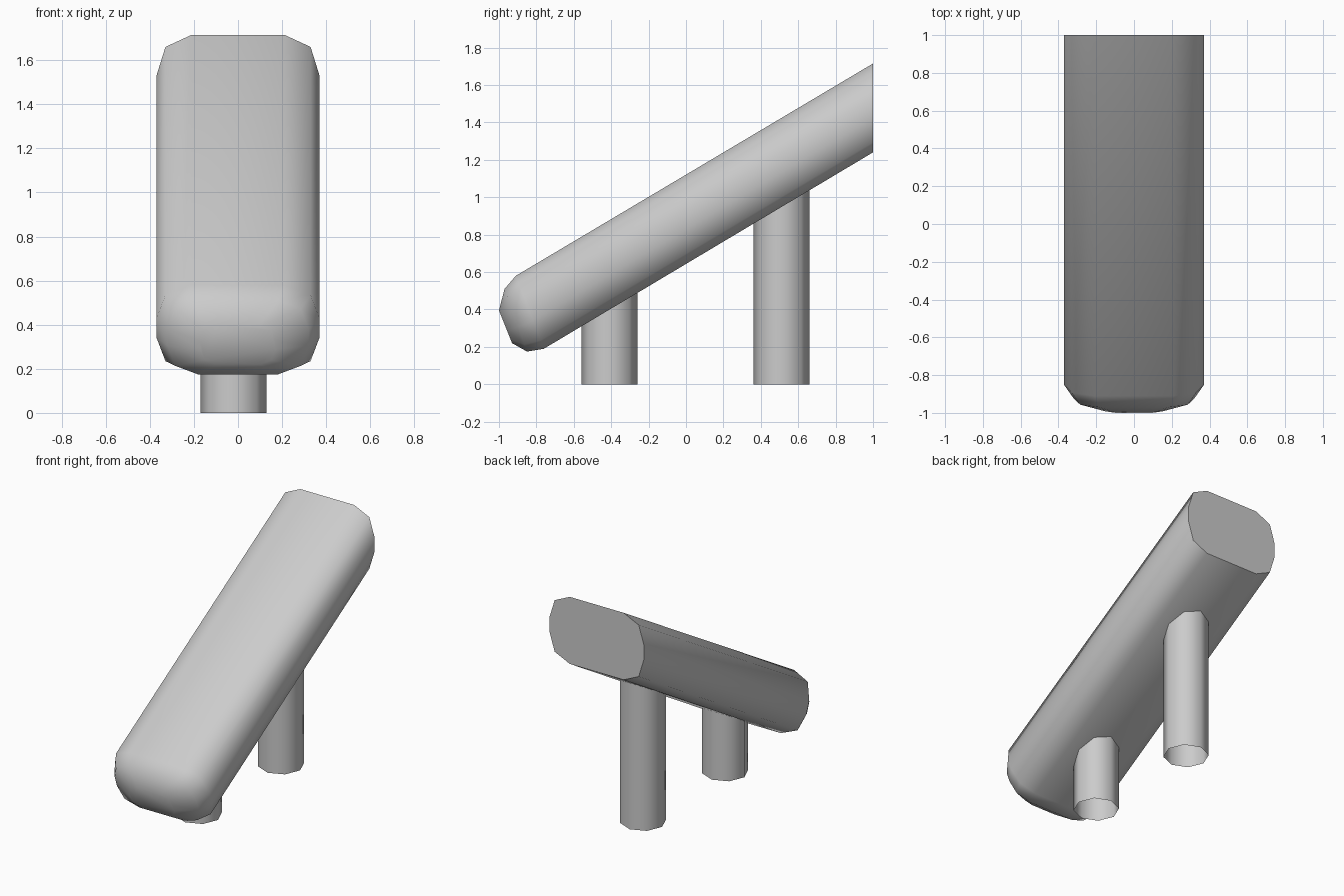
import bpy
import bmesh
import math
from mathutils import Vector

cube = bpy.data.objects.get("Cube")
if cube:
    bpy.data.objects.remove(cube, do_unlink=True)

grey = bpy.data.materials.new("light grey")
grey.use_nodes = True
grey.diffuse_color = (0.6, 0.6, 0.6, 1)
grey.node_tree.nodes["Principled BSDF"].inputs["Base Color"].default_value = (0.6, 0.6, 0.6, 1)


def finish(name, bm):
    """Turn a bmesh into a smooth shaded grey object."""
    bmesh.ops.recalc_face_normals(bm, faces=bm.faces)
    mesh = bpy.data.meshes.new(name)
    bm.to_mesh(mesh)
    bm.free()
    mesh.materials.append(grey)
    obj = bpy.data.objects.new(name, mesh)
    bpy.context.collection.objects.link(obj)
    bpy.ops.object.select_all(action='DESELECT')
    obj.select_set(True)
    bpy.context.view_layer.objects.active = obj
    bpy.ops.object.shade_smooth_by_angle(angle=math.radians(55))
    return obj


# Bevelled cross-section, as fractions of half width and half height
corner = [(1, 0.22), (0.89, 0.77), (0.57, 1)]
half = corner + [(-a, b) for a, b in reversed(corner)]
section = half + [(-a, -b) for a, b in half]

# Sloping bar: (half width, top point, bottom point) in side profile
stations = [
    (0.37, (1.0, 1.715), (1.0, 1.24)),
    (0.37, (-0.91, 0.58), (-0.76, 0.19)),
    (0.32, (-0.97, 0.51), (-0.85, 0.175)),
    (0.17, (-1.0, 0.395), (-0.93, 0.22)),
]
bm = bmesh.new()
rings = []
for width, top, bottom in stations:
    top, bottom = Vector((0, *top)), Vector((0, *bottom))
    middle, rise = (top + bottom) / 2, (top - bottom) / 2
    rings.append([bm.verts.new(middle + rise * b + Vector((width * a, 0, 0)))
                  for a, b in section])
for r, s in zip(rings, rings[1:]):
    for i in range(len(section)):
        j = (i + 1) % len(section)
        bm.faces.new((r[i], r[j], s[j], s[i]))
bm.faces.new(rings[0])
bm.faces.new(rings[-1])
finish("sloping_bar", bm)

# Open eight-sided posts, their tops hidden inside the bar
for name, y, height in (("front_post", -0.41, 0.56), ("rear_post", 0.51, 1.12)):
    bm = bmesh.new()
    bmesh.ops.create_cone(bm, cap_ends=False, segments=8,
                          radius1=0.15, radius2=0.15, depth=height)
    bmesh.ops.translate(bm, verts=bm.verts, vec=(-0.02, y, height / 2))
    finish(name, bm)
